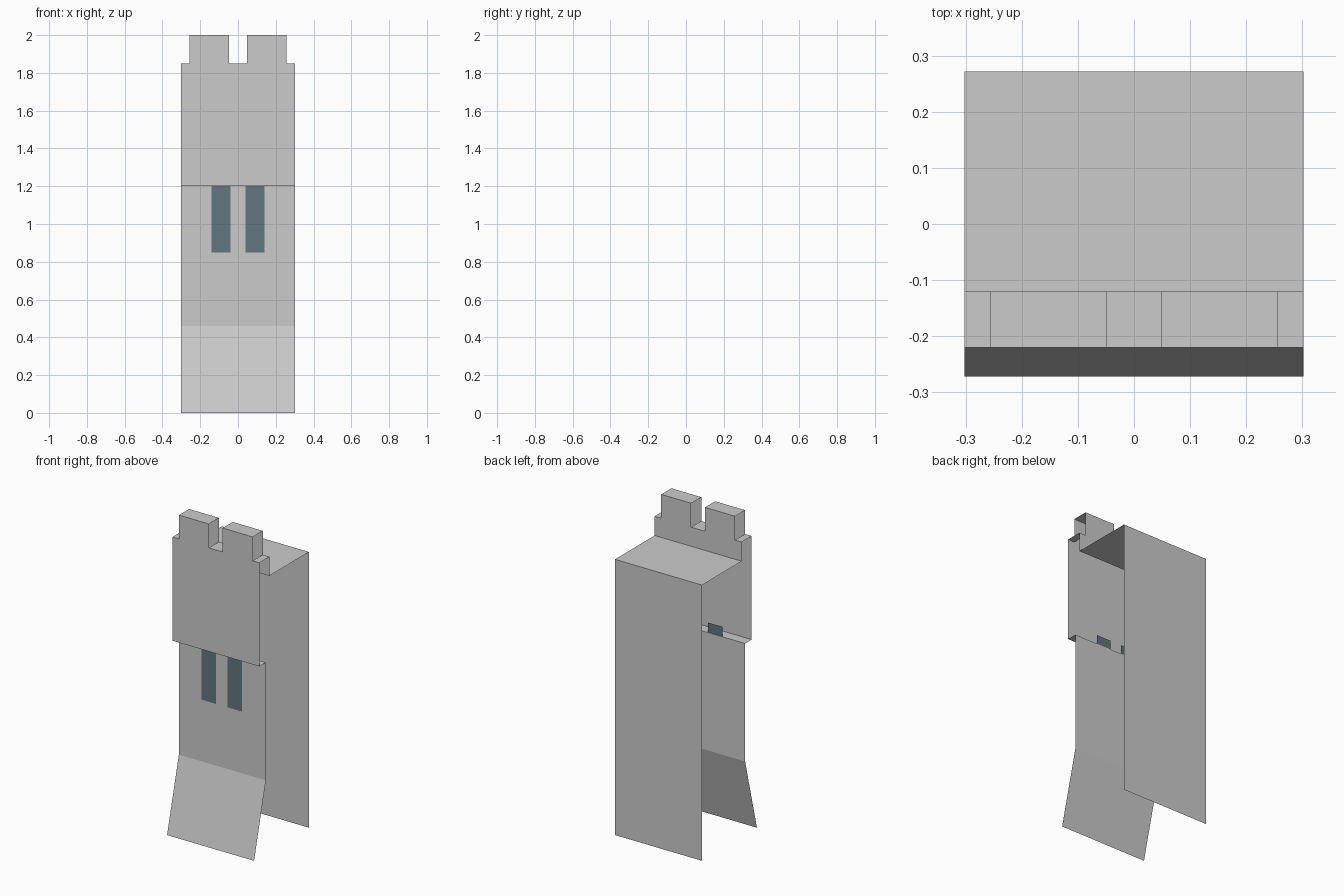
import bpy

if "Cube" in bpy.data.objects:
    bpy.data.objects.remove(bpy.data.objects["Cube"])


def strip(name, profile, x0, x1, material=None):
    """Sweep an open (y, z) profile along x, leaving the ends open."""
    verts = [(x, y, z) for y, z in profile for x in (x0, x1)]
    faces = [(2 * i, 2 * i + 1, 2 * i + 3, 2 * i + 2) for i in range(len(profile) - 1)]
    mesh = bpy.data.meshes.new(name)
    mesh.from_pydata(verts, [], faces)
    if material:
        mesh.materials.append(material)
    obj = bpy.data.objects.new(name, mesh)
    bpy.context.collection.objects.link(obj)
    return obj


HALF = 0.302
FRONT, INNER, BACK = -0.22, -0.12, 0.272      # parapet front, parapet back, rear wall
WALL, PARAPET, WALK = -0.155, 1.85, 1.73

# Flared front wall with the overhang floor
strip("front_wall", [(-0.272, 0), (WALL, 0.46), (WALL, 1.2), (FRONT, 1.2)], -HALF, HALF)

# Overhanging parapet, walkway and rear wall
strip("parapet_face", [(FRONT, 1.2), (FRONT, PARAPET)], -HALF, HALF)
strip("walkway_and_rear_wall",
      [(INNER, PARAPET), (INNER, WALK), (BACK, WALK), (BACK, 0)], -HALF, HALF)

# Parapet top: ledges between the merlons
for i, (a, b) in enumerate([(-HALF, -0.256), (-0.048, 0.048), (0.256, HALF)]):
    strip(f"parapet_ledge_{i}", [(FRONT, PARAPET), (INNER, PARAPET)], a, b)

# Merlons and dark window slits, one on each side
dark = bpy.data.materials.new("window_dark")
dark.diffuse_color = (0.12, 0.18, 0.21, 1)
dark.use_nodes = True
dark.node_tree.nodes["Principled BSDF"].inputs["Base Color"].default_value = dark.diffuse_color
for side, s in (("left", -1), ("right", 1)):
    a, b = sorted((s * 0.048, s * 0.256))
    strip(f"merlon_{side}",
          [(FRONT, PARAPET), (FRONT, 2), (INNER, 2), (INNER, PARAPET)], a, b)
    a, b = sorted((s * 0.04, s * 0.14))
    strip(f"window_slit_{side}", [(WALL - 0.005, 0.85), (WALL - 0.005, 1.26)], a, b, dark)
